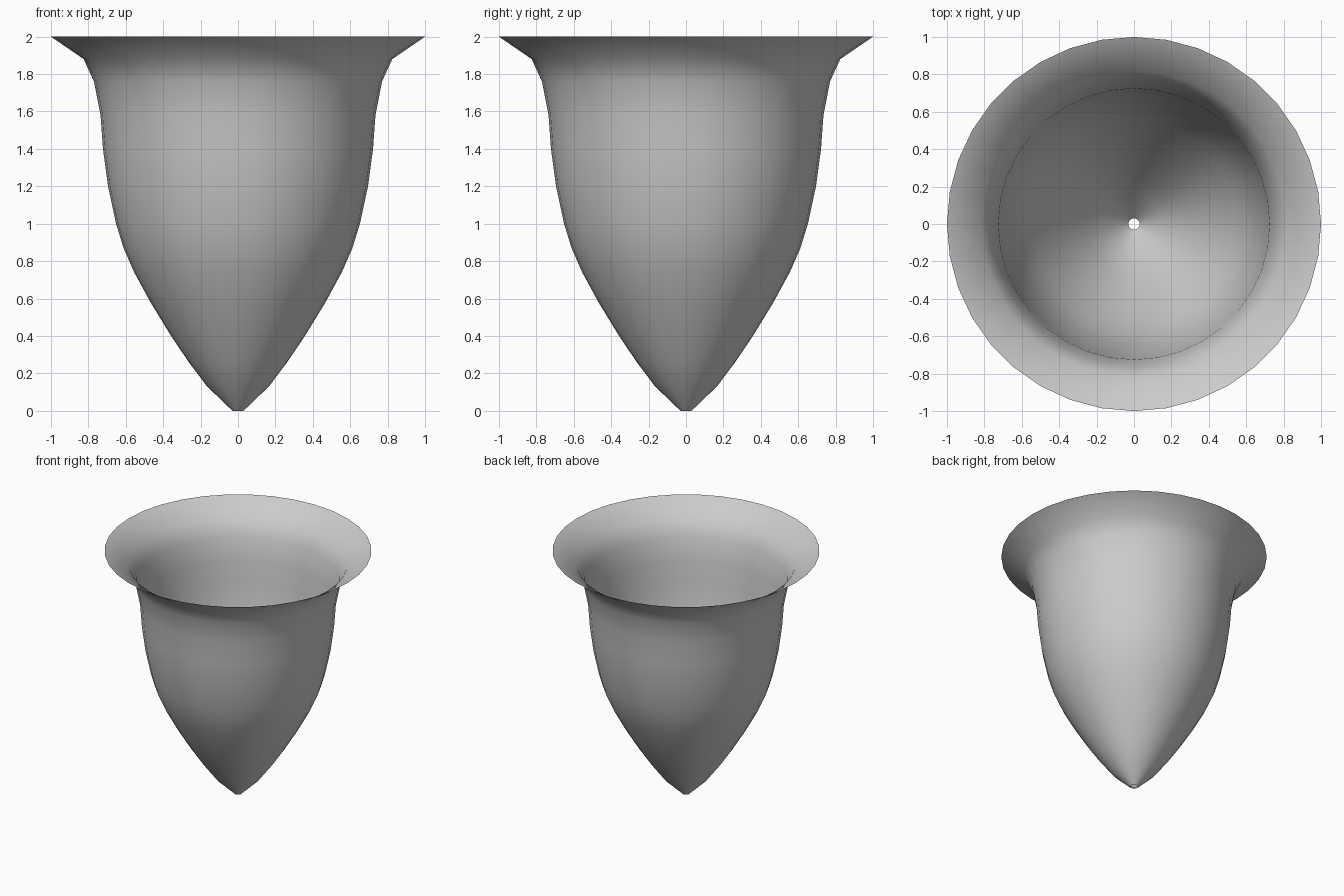
import bpy, bmesh
from math import sin, cos, pi, radians

if "Cube" in bpy.data.objects:
    bpy.data.objects.remove(bpy.data.objects["Cube"])

SIDES = 36
# outer profile (radius, height) from the drain hole to the flared lip
outer = [(0.03, 0), (0.165, 0.13), (0.267, 0.265), (0.364, 0.41), (0.465, 0.575),
         (0.555, 0.74), (0.612, 0.87), (0.652, 1.0), (0.695, 1.2), (0.722, 1.4),
         (0.735, 1.58), (0.77, 1.76), (0.825, 1.88), (1.0, 2.0)]
# inner profile: same curve with a thin wall
inner = [(0.03, 0.012)] + [(r - 0.01, z + 0.004) for r, z in outer[1:-1]] + [(0.983, 1.992)]
loop = outer + inner[::-1]

# revolve the closed wall section
bm = bmesh.new()
rings = [[bm.verts.new((r * cos(2 * pi * i / SIDES), r * sin(2 * pi * i / SIDES), z))
          for i in range(SIDES)] for r, z in loop]
for k, a in enumerate(rings):
    b = rings[(k + 1) % len(rings)]
    for i in range(SIDES):
        j = (i + 1) % SIDES
        bm.faces.new((a[i], a[j], b[j], b[i]))
bmesh.ops.recalc_face_normals(bm, faces=bm.faces)
mesh = bpy.data.meshes.new("flared_cup")
bm.to_mesh(mesh)
bm.free()

cup = bpy.data.objects.new("flared_cup", mesh)
bpy.context.collection.objects.link(cup)
bpy.context.view_layer.objects.active = cup
cup.select_set(True)
bpy.ops.object.shade_smooth_by_angle(angle=radians(40))
